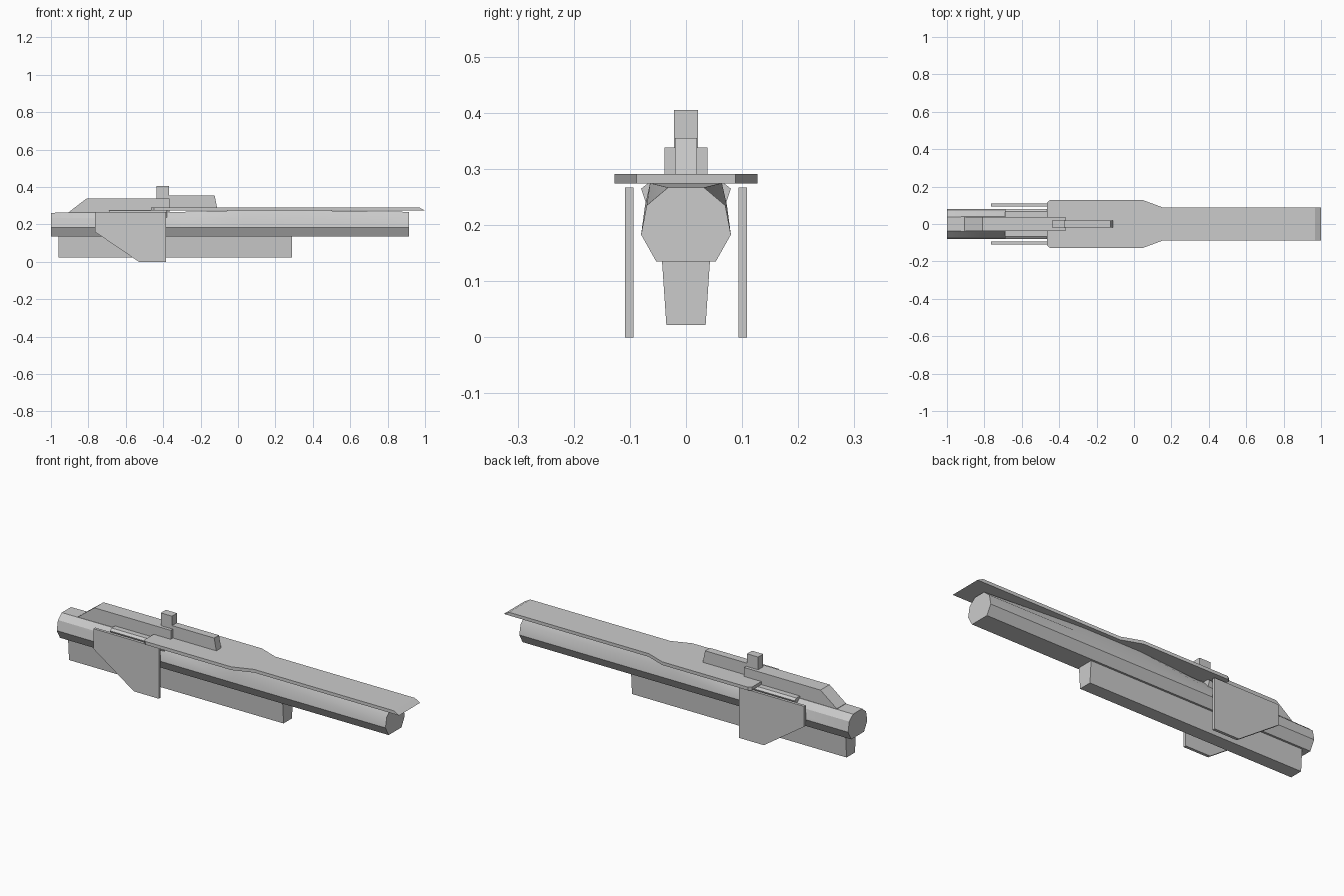
import bpy, bmesh, math

if "Cube" in bpy.data.objects:
    bpy.data.objects.remove(bpy.data.objects["Cube"])


def finish(name, bm, angle=25):
    bmesh.ops.recalc_face_normals(bm, faces=bm.faces)
    me = bpy.data.meshes.new(name)
    bm.to_mesh(me)
    bm.free()
    ob = bpy.data.objects.new(name, me)
    bpy.context.collection.objects.link(ob)
    bpy.context.view_layer.objects.active = ob
    ob.select_set(True)
    bpy.ops.object.shade_smooth_by_angle(angle=math.radians(angle))
    ob.select_set(False)
    return ob


def loft(name, rings):
    """Skin a list of closed rings that have equal point counts, and cap the ends."""
    bm = bmesh.new()
    rows = [[bm.verts.new(p) for p in ring] for ring in rings]
    n = len(rows[0])
    for a, b in zip(rows, rows[1:]):
        for i in range(n):
            j = (i + 1) % n
            bm.faces.new((a[i], a[j], b[j], b[i]))
    bm.faces.new(rows[0])
    bm.faces.new(rows[-1])
    return finish(name, bm)


def section(x, half):
    """Symmetric cross-section at x from (half width, height) pairs, bottom to top."""
    return [(x, y, z) for y, z in half] + [(x, -y, z) for y, z in reversed(half)]


def side_slab(name, outline, y0, y1):
    """Extrude an (x, z) side outline from y0 to y1."""
    return loft(name, [[(x, y, z) for x, z in outline] for y in (y0, y1)])


# Faceted main hull, its upper shoulder changing along the length
low = [(0.053, 0.135), (0.08, 0.183)]
loft("hull", [
    section(-1.0, low + [(0.07, 0.235), (0.038, 0.262)]),
    section(-0.3, low + [(0.071, 0.235), (0.045, 0.267)]),
    section(0.03, low + [(0.073, 0.235), (0.064, 0.275)]),
    section(0.35, low + [(0.073, 0.235), (0.064, 0.275)]),
    section(0.915, low + [(0.07, 0.235), (0.032, 0.267)]),
])

# Flared shoulder block under the back of the deck
block = [(0.065, 0.22), (0.08, 0.265), (0.067, 0.275)]
loft("shoulder_block", [section(-0.69, block), section(-0.38, block)])

# Long keel box below the hull
keel = [(0.035, 0.022), (0.043, 0.14)]
loft("keel", [section(-0.96, keel), section(0.29, keel)])

# Flat flight deck with a wide rear and a ramped nose
deck_half = [(-0.465, 0.115), (-0.45, 0.127), (0.05, 0.127), (0.155, 0.088)]


def deck_ring(z, nose):
    half = deck_half + [(nose, 0.088)]
    return [(x, y, z) for x, y in half] + [(x, -y, z) for x, y in reversed(half)]


loft("deck", [deck_ring(0.274, 1.0), deck_ring(0.291, 0.968)])

# Superstructure: rear house, forward house and tower
side_slab("rear_house", [(-0.905, 0.255), (-0.905, 0.265), (-0.81, 0.338),
                         (-0.365, 0.338), (-0.365, 0.255)], -0.038, 0.038)
side_slab("forward_house", [(-0.435, 0.28), (-0.435, 0.355), (-0.125, 0.355),
                            (-0.11, 0.28)], -0.02, 0.02)
side_slab("tower", [(-0.435, 0.33), (-0.435, 0.405), (-0.37, 0.405),
                    (-0.37, 0.33)], -0.021, 0.021)

# Pair of hanging side fins
fin = [(-0.765, 0.267), (-0.385, 0.267), (-0.385, 0.0), (-0.53, 0.0), (-0.765, 0.16)]
for side, s in (("left", 1), ("right", -1)):
    side_slab(side + "_fin", fin, s * 0.094, s * 0.109)
